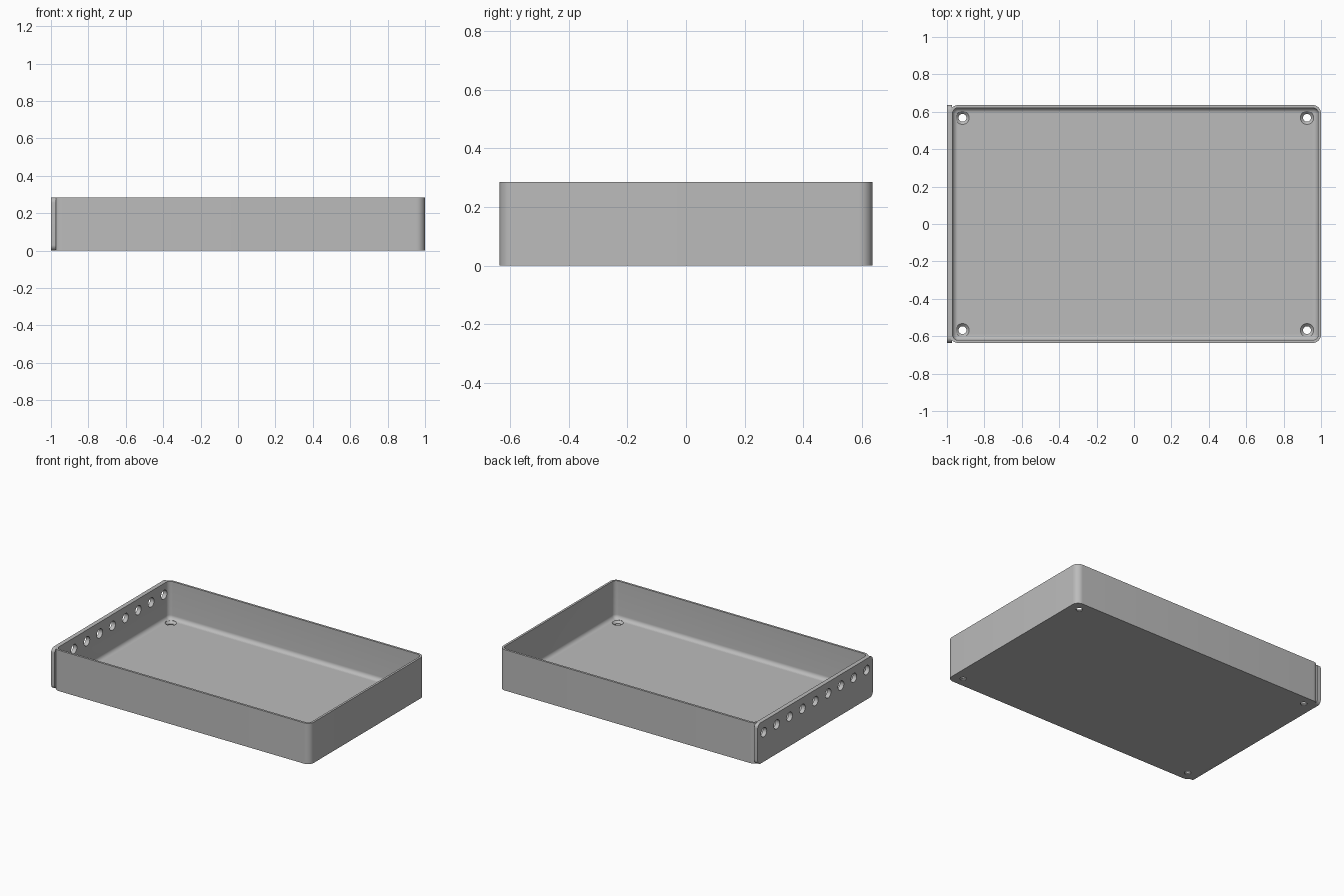
import bpy, bmesh
from math import sin, cos, pi, radians
from mathutils import Matrix

if "Cube" in bpy.data.objects:
    bpy.data.objects.remove(bpy.data.objects["Cube"])

HEIGHT, HALF_DEPTH = 0.285, 0.636
LEFT, RIGHT = -0.985, 1.0
WALL, FLOOR, FILLET, CORNER = 0.015, 0.022, 0.028, 0.045

grey = bpy.data.materials.new("plain grey")
grey.use_nodes = True
colour = (0.5, 0.5, 0.5, 1)
grey.diffuse_color = colour
grey.node_tree.nodes["Principled BSDF"].inputs["Base Color"].default_value = colour


def rounded_rect(x0, x1, y0, y1, r, steps=10):
    """Counter-clockwise outline with rounded corners."""
    corners = [(x1 - r, y1 - r), (x0 + r, y1 - r), (x0 + r, y0 + r), (x1 - r, y0 + r)]
    return [(cx + r * cos((q + i / steps) * pi / 2), cy + r * sin((q + i / steps) * pi / 2))
            for q, (cx, cy) in enumerate(corners) for i in range(steps + 1)]


def loft(bm, loops):
    """Skin a stack of equal loops and cap both ends."""
    rings = [[bm.verts.new(p) for p in loop] for loop in loops]
    for a, b in zip(rings, rings[1:]):
        for i in range(len(a)):
            j = (i + 1) % len(a)
            bm.faces.new((a[i], a[j], b[j], b[i]))
    bm.faces.new(rings[0][::-1])
    bm.faces.new(rings[-1])


def finish(bm, name):
    bmesh.ops.recalc_face_normals(bm, faces=bm.faces)
    mesh = bpy.data.meshes.new(name)
    bm.to_mesh(mesh)
    bm.free()
    mesh.materials.append(grey)
    obj = bpy.data.objects.new(name, mesh)
    bpy.context.collection.objects.link(obj)
    return obj


def activate(obj):
    bpy.ops.object.select_all(action='DESELECT')
    obj.select_set(True)
    bpy.context.view_layer.objects.active = obj


def cut(obj, cutter):
    activate(obj)
    mod = obj.modifiers.new("holes", 'BOOLEAN')
    mod.operation, mod.solver, mod.object = 'DIFFERENCE', 'EXACT', cutter
    bpy.ops.object.modifier_apply(modifier=mod.name)


# Tray shell: outside wall, rim, inside wall, floor fillet
def tray_loop(inset, z):
    outline = rounded_rect(LEFT + inset, RIGHT - inset, inset - HALF_DEPTH,
                           HALF_DEPTH - inset, CORNER - inset)
    return [(x, y, z) for x, y in outline]


levels = [(0, 0), (0, HEIGHT), (WALL, HEIGHT)]
for k in range(9):
    a = k / 8 * pi / 2
    levels.append((WALL + FILLET * (1 - cos(a)), FLOOR + FILLET * (1 - sin(a))))
bm = bmesh.new()
loft(bm, [tray_loop(*level) for level in levels])
tray = finish(bm, "tray")

# End plate with rounded corners
bm = bmesh.new()
outline = rounded_rect(-HALF_DEPTH, HALF_DEPTH, 0, HEIGHT, 0.03)
loft(bm, [[(x, y, z) for y, z in outline] for x in (-1.0, -0.973)])
plate = finish(bm, "end_plate")

# Countersunk screw holes in the floor
bm = bmesh.new()
for cx in (-0.917, 0.925):
    for cy in (-0.568, 0.568):
        stack = [(0.021, -0.02), (0.021, 0.007), (0.036, FLOOR), (0.036, FLOOR + 0.02)]
        loft(bm, [[(cx + r * cos(i * pi / 16), cy + r * sin(i * pi / 16), z)
                   for i in range(32)] for r, z in stack])
screw_cutter = finish(bm, "screw_hole_cutter")

# Row of round holes through the plate and the wall behind it
bm = bmesh.new()
for i in range(9):
    place = Matrix.Translation((-0.985, (i - 4) * 0.142, 0.206)) @ Matrix.Rotation(pi / 2, 4, 'Y')
    bmesh.ops.create_cone(bm, cap_ends=True, segments=32, radius1=0.032, radius2=0.032,
                          depth=0.1, matrix=place)
row_cutter = finish(bm, "row_hole_cutter")

cut(tray, screw_cutter)
cut(tray, row_cutter)
cut(plate, row_cutter)
for cutter in (screw_cutter, row_cutter):
    bpy.data.objects.remove(cutter)

for obj in (tray, plate):
    activate(obj)
    bpy.ops.object.shade_smooth_by_angle(angle=radians(30))
